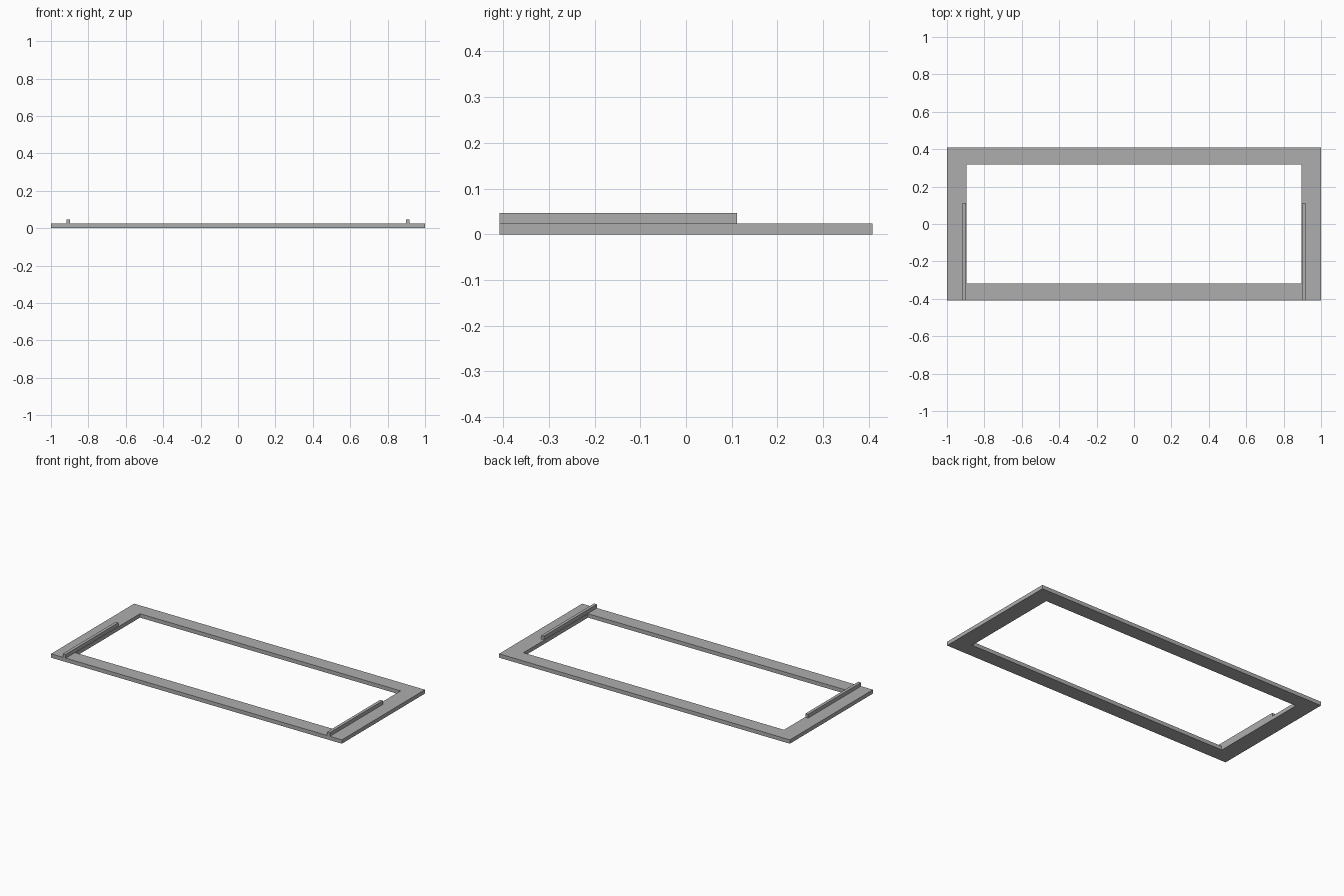
import bpy
import bmesh

cube = bpy.data.objects.get("Cube")
if cube:
    bpy.data.objects.remove(cube, do_unlink=True)

HALF_X, HALF_Y, THICK = 1.0, 0.408, 0.024
OPEN_X, OPEN_Y = 0.896, 0.317
RAIL_IN, RAIL_OUT, RAIL_BACK, RAIL_TOP = 0.899, 0.918, 0.112, 0.047

grey = bpy.data.materials.new("plain grey")
grey.use_nodes = True
colour = (0.42, 0.42, 0.42, 1)
grey.diffuse_color = colour
grey.node_tree.nodes["Principled BSDF"].inputs["Base Color"].default_value = colour


def finish(name, bm):
    bmesh.ops.recalc_face_normals(bm, faces=bm.faces)
    mesh = bpy.data.meshes.new(name)
    bm.to_mesh(mesh)
    bm.free()
    mesh.materials.append(grey)
    obj = bpy.data.objects.new(name, mesh)
    bpy.context.collection.objects.link(obj)
    return obj


def ring(bm, x, y):
    corners = [(-x, -y), (x, -y), (x, y), (-x, y)]
    return [bm.verts.new((cx, cy, 0)) for cx, cy in corners]


# Flat frame: mitred ring of four faces, pulled up to its thickness
bm = bmesh.new()
outer, inner = ring(bm, HALF_X, HALF_Y), ring(bm, OPEN_X, OPEN_Y)
for i in range(4):
    j = (i + 1) % 4
    bm.faces.new((outer[i], outer[j], inner[j], inner[i]))
base = list(bm.faces)
top = bmesh.ops.extrude_face_region(bm, geom=base, use_keep_orig=True)
bmesh.ops.translate(bm, vec=(0, 0, THICK),
                    verts=[g for g in top["geom"] if isinstance(g, bmesh.types.BMVert)])
finish("base_frame", bm)

# Narrow guide rails standing along the inner edges of the short sides
for name, side in (("left_rail", 1), ("right_rail", -1)):
    bm = bmesh.new()
    bmesh.ops.create_cube(bm, size=1)
    size = (RAIL_OUT - RAIL_IN, RAIL_BACK + HALF_Y, RAIL_TOP - THICK)
    centre = (side * (RAIL_IN + RAIL_OUT) / 2, (RAIL_BACK - HALF_Y) / 2,
              (RAIL_TOP + THICK) / 2)
    bmesh.ops.scale(bm, vec=size, verts=bm.verts)
    bmesh.ops.translate(bm, vec=centre, verts=bm.verts)
    finish(name, bm)
